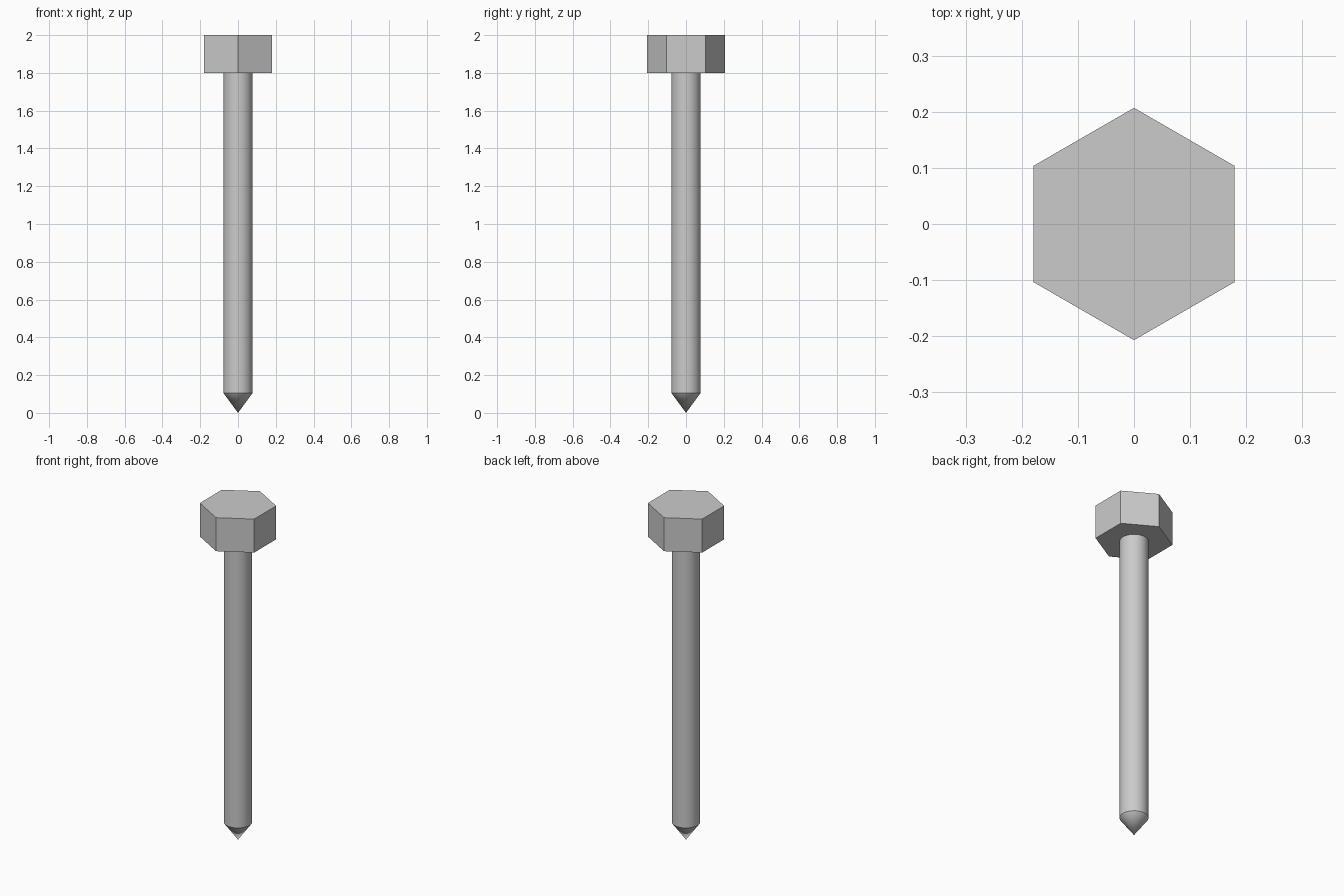
import bpy
import math

cube = bpy.data.objects.get("Cube")
if cube:
    bpy.data.objects.remove(cube, do_unlink=True)

# Plain grey metal
steel = bpy.data.materials.new("grey_steel")
steel.use_nodes = True
colour = (0.6, 0.6, 0.6, 1.0)
steel.diffuse_color = colour
steel.node_tree.nodes["Principled BSDF"].inputs["Base Color"].default_value = colour


def add_round(name, sides, r_bottom, r_top, z_bottom, z_top, smooth):
    """Upright prism, cylinder or cone with one corner on the y axis."""
    bpy.ops.mesh.primitive_cone_add(
        vertices=sides, radius1=r_bottom, radius2=r_top,
        depth=z_top - z_bottom, location=(0, 0, (z_bottom + z_top) / 2))
    part = bpy.context.object
    part.name = name
    part.data.materials.append(steel)
    if smooth:
        bpy.ops.object.shade_smooth_by_angle(angle=math.radians(30))
    return part


HEAD_Z, TIP_Z, SHAFT_R = 1.8, 0.105, 0.077

# Hexagonal head, round shaft and pointed tip
add_round("hex_head", 6, 0.207, 0.207, HEAD_Z, 2.0, False)
add_round("shaft", 32, SHAFT_R, SHAFT_R, TIP_Z, HEAD_Z, True)
add_round("pointed_tip", 32, 0, SHAFT_R, 0, TIP_Z, True)
